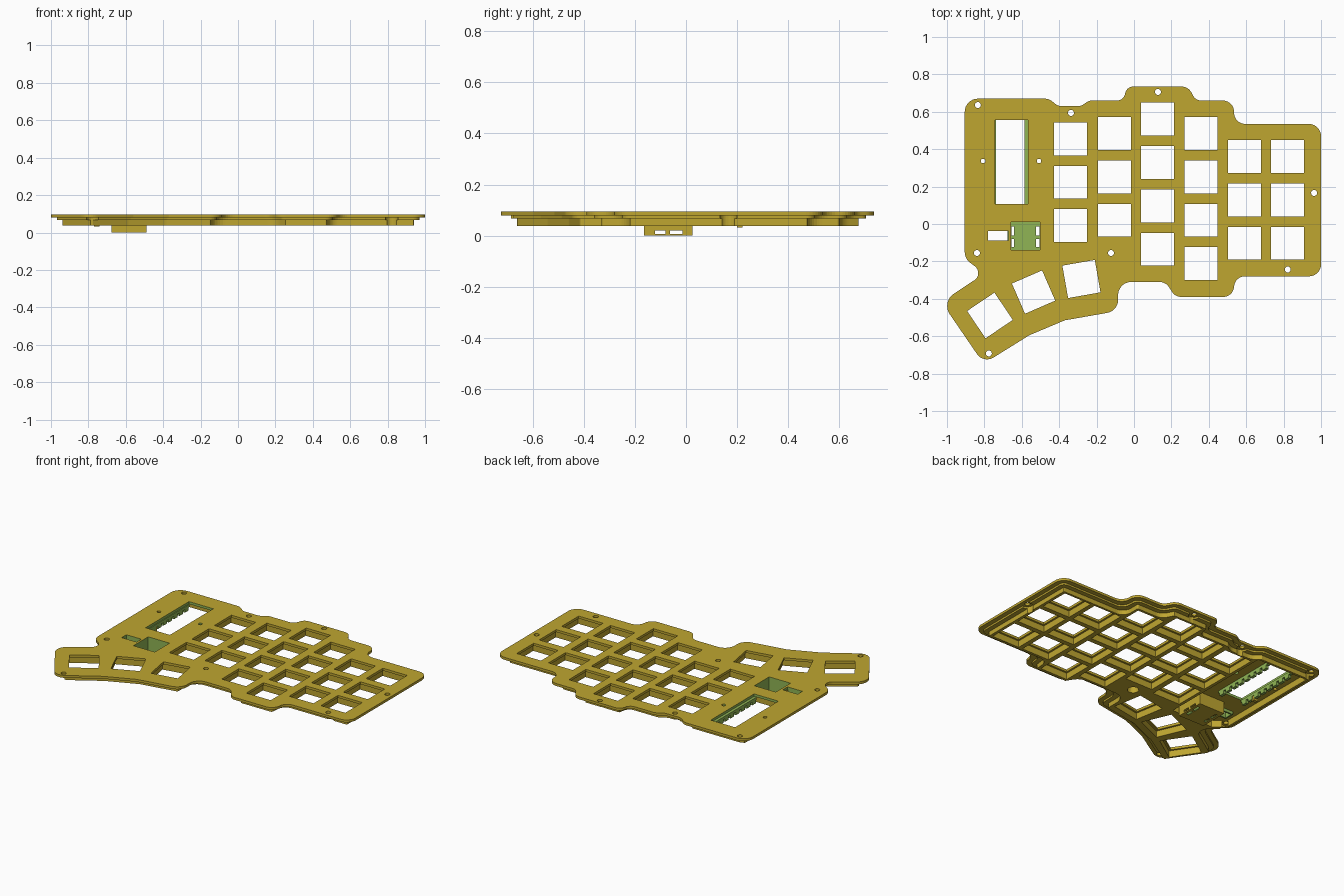
import bpy, bmesh, math
from mathutils import Vector, Matrix

if "Cube" in bpy.data.objects:
    bpy.data.objects.remove(bpy.data.objects["Cube"])


def material(name, rgb):
    m = bpy.data.materials.new(name)
    m.diffuse_color = (*rgb, 1)
    m.use_nodes = True
    m.node_tree.nodes["Principled BSDF"].inputs["Base Color"].default_value = m.diffuse_color
    return m


GOLD = material("mustard", (0.52, 0.38, 0.03))
GREEN = material("leaf_green", (0.28, 0.46, 0.09))
Z_TOP, Z_PLATE, Z_STEP, Z_LOW = 0.095, 0.079, 0.067, 0.037

# outline corners, clockwise: x, y, corner radius
OUTLINE = [
    (-.905, .67, .07), (-.455, .67, .06), (-.405, .63, .05), (-.285, .63, .05),
    (-.24, .66, .05), (-.055, .66, .05), (-.04, .735, .06), (.29, .735, .06),
    (.33, .66, .05), (.535, .66, .07), (.535, .535, .06), (1, .535, .065),
    (1, -.28, .065), (.54, -.28, .06), (.53, -.39, .07), (.22, -.39, .06),
    (.17, -.31, .06), (-.085, -.31, .07), (-.085, -.465, .07), (-.37, -.515, .02),
    (-.56, -.595, .02), (-.804, -.747, .065), (-1.03, -.417, .078),
    (-.80, -.265, .05), (-.905, -.185, .07)]

# key positions by column: x, top key y, count
KEYS = []
for x, y, n in [(-.34, .455, 3), (-.104, .484, 3), (.126, .561, 4),
                (.358, .484, 4), (.591, .361, 3), (.821, .361, 3)]:
    KEYS += [(x, y - .232 * i, 0) for i in range(n)]
KEYS += [(-.281, -.294, 10), (-.537, -.364, 23.5), (-.770, -.489, 34)]

SCREWS = [(-.835, .636), (-.337, .594), (.128, .706), (.963, .166),
          (.822, -.243), (-.123, -.155), (-.776, -.692), (-.84, -.155)]
PEGS = [(-.807, .337), (-.508, .337)]


def rounded_outline(inset=0.0):
    """Inset the corner polygon, then round every corner."""
    pts = [Vector(p[:2]) for p in OUTLINE]
    n = len(pts)
    new, rad = [], []
    for i in range(n):
        a = (pts[i] - pts[i - 1]).normalized()
        b = (pts[(i + 1) % n] - pts[i]).normalized()
        na, nb = Vector((a.y, -a.x)), Vector((b.y, -b.x))
        new.append(pts[i] + (na + nb) * (inset / (1 + na.dot(nb))))
        convex = a.x * b.y - a.y * b.x < 0
        rad.append(max(.004, OUTLINE[i][2] + (-inset if convex else inset)))
    out = []
    for i in range(n):
        p = new[i]
        u, v = new[i - 1] - p, new[(i + 1) % n] - p
        half = u.angle(v) / 2
        t = min(rad[i] / math.tan(half), .48 * u.length, .48 * v.length)
        r = t * math.tan(half)
        u.normalize()
        v.normalize()
        c = p + (u + v).normalized() * (r / math.sin(half))
        s, e = p + u * t - c, p + v * t - c
        sweep = s.angle_signed(e)
        steps = 8 if r > .015 else 3
        for k in range(steps + 1):
            out.append(c + Matrix.Rotation(-sweep * k / steps, 2) @ s)
    return out


def rect(x0, x1, y0, y1):
    return [(x0, y0), (x1, y0), (x1, y1), (x0, y1)]


def square(x, y, deg, h):
    m = Matrix.Rotation(math.radians(deg), 2)
    return [Vector((x, y)) + m @ Vector(p) for p in rect(-h, h, -h, h)]


def circle(x, y, r, n=20):
    return [(x + r * math.cos(2 * math.pi * k / n), y + r * math.sin(2 * math.pi * k / n))
            for k in range(n)]


def sheet(name, loops, z0, z1, mat):
    """Flat plate from closed loops: the first is the outside, the rest are holes."""
    cu = bpy.data.curves.new(name, 'CURVE')
    cu.dimensions, cu.fill_mode, cu.extrude = '2D', 'BOTH', (z1 - z0) / 2
    for loop in loops:
        sp = cu.splines.new('POLY')
        sp.points.add(len(loop) - 1)
        for q, p in zip(sp.points, loop):
            q.co = (p[0], p[1], 0, 1)
        sp.use_cyclic_u = True
    tmp = bpy.data.objects.new(name + "_curve", cu)
    bpy.context.collection.objects.link(tmp)
    bpy.context.view_layer.update()
    me = bpy.data.meshes.new_from_object(tmp.evaluated_get(bpy.context.evaluated_depsgraph_get()))
    bpy.data.objects.remove(tmp)
    bm = bmesh.new()
    bm.from_mesh(me)
    bmesh.ops.remove_doubles(bm, verts=bm.verts, dist=1e-5)
    bmesh.ops.translate(bm, verts=bm.verts, vec=(0, 0, (z0 + z1) / 2))
    bmesh.ops.recalc_face_normals(bm, faces=bm.faces)
    for f in bm.faces:
        f.smooth = False
    bm.to_mesh(me)
    bm.free()
    me.materials.clear()
    me.materials.append(mat)
    ob = bpy.data.objects.new(name, me)
    bpy.context.collection.objects.link(ob)
    return ob


def cut(ob, cutters):
    """Subtract the cutters, then discard them."""
    for c in cutters:
        md = ob.modifiers.new("cut", 'BOOLEAN')
        md.operation, md.solver, md.object = 'DIFFERENCE', 'EXACT', c
    bpy.context.view_layer.update()
    me = bpy.data.meshes.new_from_object(ob.evaluated_get(bpy.context.evaluated_depsgraph_get()))
    ob.modifiers.clear()
    ob.data = me
    for c in cutters:
        bpy.data.objects.remove(c)


def paint_green(ob, rule):
    ob.data.materials.append(GREEN)
    for f in ob.data.polygons:
        if rule(f.center, f.normal):
            f.material_index = 1


DISPLAY = (-.743, -.567, .107, .555)
SLOT = (-.78, -.672, -.087, -.038)
WELL = (-.657, -.503, -.14, .012)

# top plate with key, screw, display, slot and well openings
holes = [square(x, y, a, .088) for x, y, a in KEYS]
holes += [circle(x, y, .016) for x, y in SCREWS] + [circle(x, y, .012) for x, y in PEGS]
holes += [rect(*DISPLAY), rect(*SLOT), rect(*WELL)]
plate = sheet("top_plate", [rounded_outline()] + holes, Z_PLATE, Z_TOP, GOLD)
paint_green(plate, lambda c, n: abs(n.z) < .5 and -.785 < c.x < -.5
            and -.145 < c.y < .56)

# stepped frame under the plate: key cells, controller pocket, screw notches
pocket = [(-.83, -.13), (-.76, -.19), (-.46, -.19), (-.46, .595), (-.83, .595)]
cells = [square(x, y, a, .1) for x, y, a in KEYS]
for name, inset, z0, z1 in [("middle_step", .03, Z_STEP, Z_PLATE),
                            ("lower_frame", .06, Z_LOW, Z_STEP)]:
    ob = sheet(name, [rounded_outline(inset), pocket] + cells, z0, z1, GOLD)
    cut(ob, [sheet("notch", [circle(x, y, .034)], 0, Z_PLATE + .01, GOLD) for x, y in SCREWS])

# connector well hanging below the plate, with side windows and floor slots
well = sheet("connector_well", [rect(-.675, -.488, -.165, .025)], 0, Z_PLATE, GOLD)
cutters = [sheet("cavity", [rect(*WELL)], .006, .1, GOLD)]
for y0, y1 in [(-.122, -.08), (-.062, -.014)]:
    for x0, x1 in [(-.69, -.641), (-.523, -.47)]:
        cutters.append(sheet("window", [rect(x0, x1, y0, y1)], .007, .02, GOLD))
    for x0, x1 in [(-.656, -.641), (-.523, -.504)]:
        cutters.append(sheet("floor_slot", [rect(x0, x1, y0, y1)], -.01, .015, GOLD))
cut(well, cutters)
paint_green(well, lambda c, n: -.66 < c.x < -.5 and -.143 < c.y < .015 and c.z > .002)

# collar under the small slot
sheet("slot_collar", [rect(-.79, -.678 + .016, -.097, -.028), rect(*SLOT)], .06, Z_PLATE, GREEN)

# ribbed rails on both long sides of the display opening
for side, x0, x1 in [("left", -.757, -.738), ("right", -.585, -.565)]:
    sheet(side + "_display_rail", [rect(x0, x1, .107, .555)], .062, Z_PLATE, GREEN)
    for i in range(8):
        y = .115 + i * .056
        sheet(side + "_rail_rib", [rect(x0, x1, y, y + .036)], .042, .062, GREEN)
sheet("rail_hook", [rect(-.77, -.74, .2, .222)], .032, Z_PLATE, GOLD)
